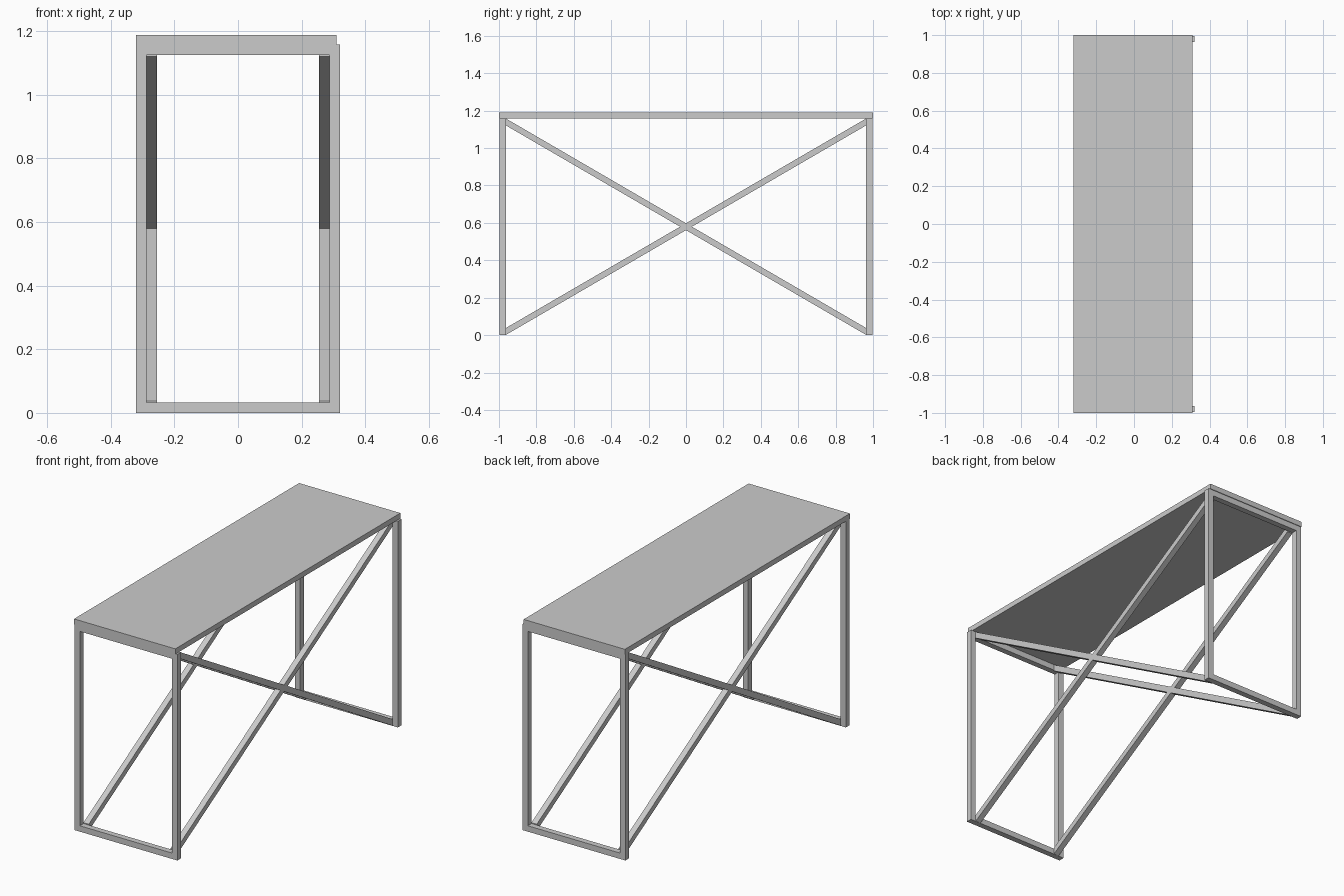
import bpy, bmesh

if "Cube" in bpy.data.objects:
    bpy.data.objects.remove(bpy.data.objects["Cube"])

W, H, T = 0.32, 1.159, 0.033      # half width, frame height, bar thickness
Y_OUT = 0.996                     # outer face of the end frames
Y_IN = Y_OUT - T
TOP = 1.189


def finish(name, bm):
    bmesh.ops.recalc_face_normals(bm, faces=bm.faces)
    mesh = bpy.data.meshes.new(name)
    bm.to_mesh(mesh)
    bm.free()
    obj = bpy.data.objects.new(name, mesh)
    bpy.context.collection.objects.link(obj)
    return obj


def extrude(bm, faces, offset):
    geo = bmesh.ops.extrude_face_region(bm, geom=faces)
    verts = [g for g in geo["geom"] if isinstance(g, bmesh.types.BMVert)]
    bmesh.ops.translate(bm, vec=offset, verts=verts)


# keep the starting faces when extruding so the solids stay closed
def solid(name, polygons, offset):
    bm = bmesh.new()
    cache = {}

    def vert(p):
        if p not in cache:
            cache[p] = bm.verts.new(p)
        return cache[p]

    faces = [bm.faces.new([vert(p) for p in poly]) for poly in polygons]
    geo = bmesh.ops.extrude_face_region(bm, geom=faces, use_keep_orig=True)
    verts = [g for g in geo["geom"] if isinstance(g, bmesh.types.BMVert)]
    bmesh.ops.translate(bm, vec=offset, verts=verts)
    return finish(name, bm)


# table top, slightly short on the right side
solid("table_top", [[(-W, -1, H), (0.31, -1, H), (0.31, 1, H), (-W, 1, H)]],
      (0, 0, TOP - H))


# rectangular end frames with mitred corners
def end_frame(name, y):
    o = [(-W, y, 0), (W, y, 0), (W, y, H), (-W, y, H)]
    i = [(-W + T, y, T), (W - T, y, T), (W - T, y, H - T), (-W + T, y, H - T)]
    quads = [[o[k], o[(k + 1) % 4], i[(k + 1) % 4], i[k]] for k in range(4)]
    solid(name, quads, (0, T, 0))


end_frame("front_frame", -Y_OUT)
end_frame("back_frame", Y_IN)


# crossed braces just inside the legs
def cross_brace(name, x):
    v, L, c = 0.0185, Y_IN, H / 2
    a, b = v + 0.001, H - v - 0.001
    n = v * L / (c - a)
    outline = [(-L, a - v), (0, c - v), (L, a - v), (L, a + v), (n, c),
               (L, b - v), (L, b + v), (0, c + v), (-L, b + v), (-L, b - v),
               (-n, c), (-L, a + v)]
    solid(name, [[(x, y, z) for y, z in outline]], (T, 0, 0))


cross_brace("left_cross_brace", -W + T)
cross_brace("right_cross_brace", W - 2 * T)
